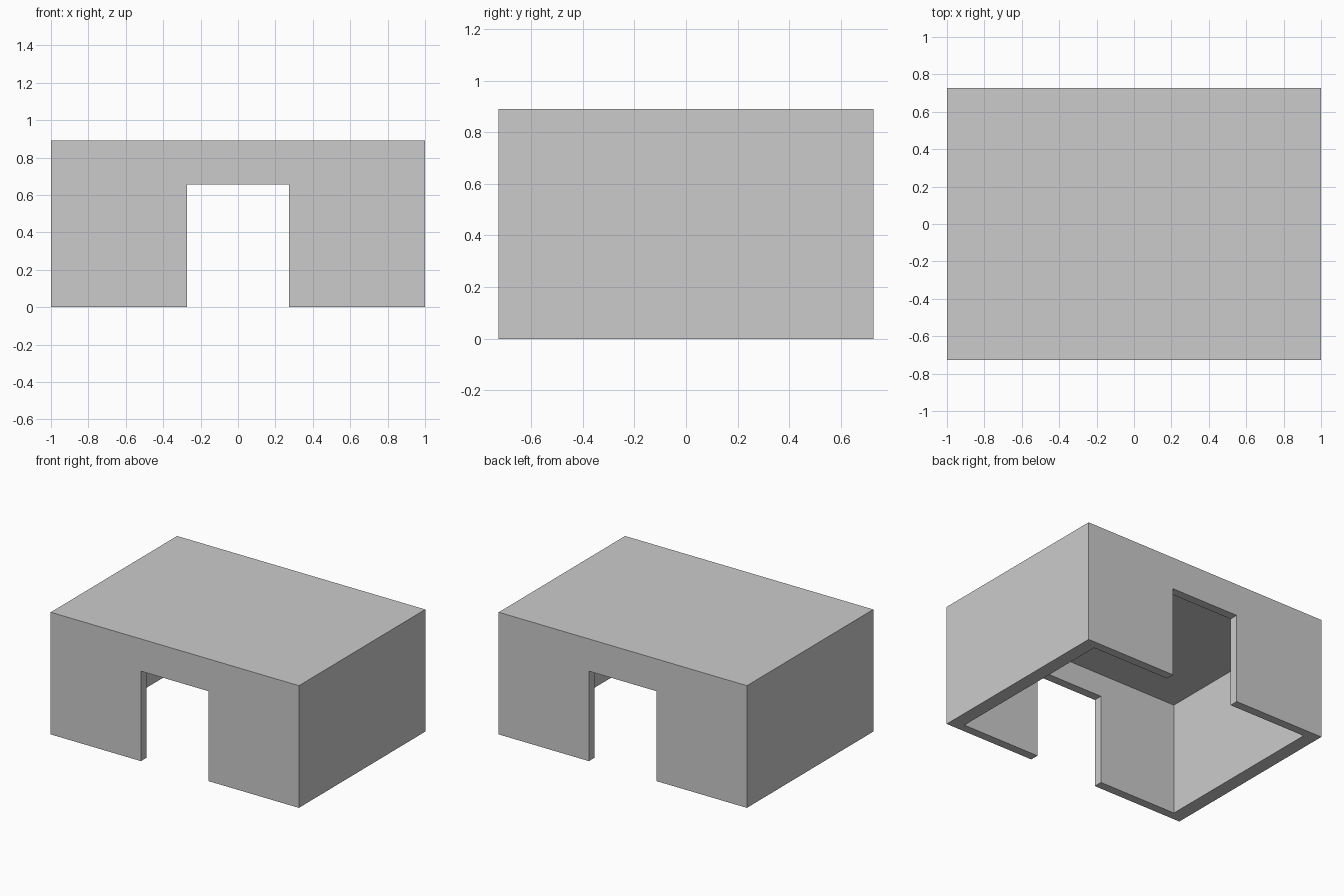
import bpy
import bmesh

cube = bpy.data.objects.get("Cube")
if cube:
    bpy.data.objects.remove(cube, do_unlink=True)

HALF_X, HALF_Y, HEIGHT = 1.0, 0.727, 0.89
WALL_X, WALL_Y, CEILING = 0.10, 0.063, 0.82
DOOR_X, DOOR_Z = 0.273, 0.655

grey = bpy.data.materials.new("plain grey")
grey.use_nodes = True
colour = (0.6, 0.6, 0.6, 1)
grey.diffuse_color = colour
grey.node_tree.nodes["Principled BSDF"].inputs["Base Color"].default_value = colour


def box(name, half_x, half_y, bottom, top):
    """Box centred on x and y, between two heights."""
    bm = bmesh.new()
    bmesh.ops.create_cube(bm, size=2)
    for v in bm.verts:
        v.co.x *= half_x
        v.co.y *= half_y
        v.co.z = top if v.co.z > 0 else bottom
    mesh = bpy.data.meshes.new(name)
    bm.to_mesh(mesh)
    bm.free()
    mesh.materials.append(grey)
    obj = bpy.data.objects.new(name, mesh)
    bpy.context.collection.objects.link(obj)
    return obj


# Outer block
shell = box("hollow_shelter", HALF_X, HALF_Y, 0, HEIGHT)

# Open-bottomed room, and a passage through the front and back walls
cutters = [
    box("room_cutter", HALF_X - WALL_X, HALF_Y - WALL_Y, -0.2, CEILING),
    box("doorway_cutter", DOOR_X, HALF_Y + 0.2, -0.3, DOOR_Z),
]
for cutter in cutters:
    cutter.hide_render = True
    cutter.hide_set(True)
    cut = shell.modifiers.new(cutter.name, "BOOLEAN")
    cut.operation = "DIFFERENCE"
    cut.solver = "EXACT"
    cut.object = cutter
